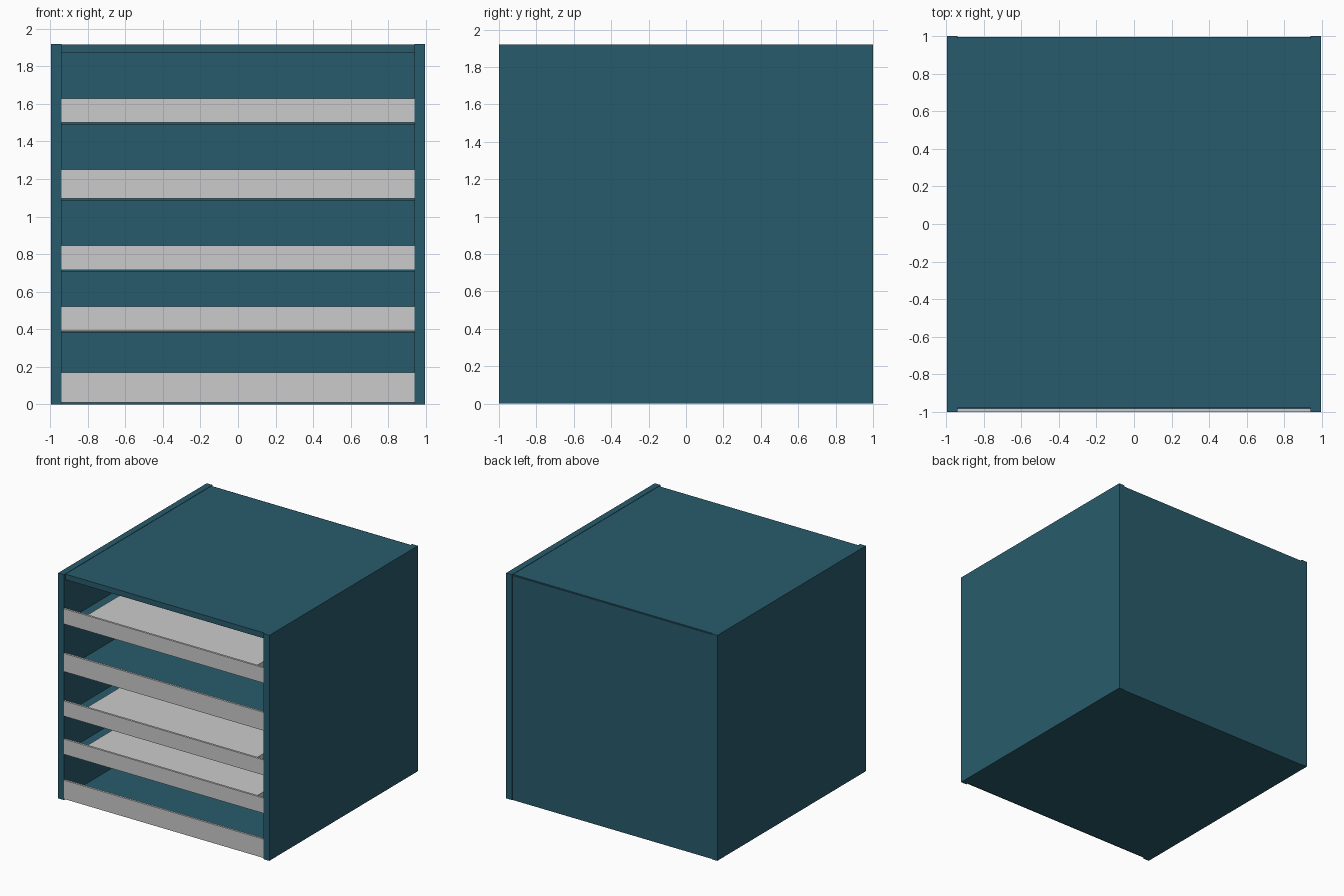
import bpy

if "Cube" in bpy.data.objects:
    bpy.data.objects.remove(bpy.data.objects["Cube"])

teal = bpy.data.materials.new("teal")
teal.diffuse_color = (0.022, 0.105, 0.15, 1)
teal.use_nodes = True
teal.node_tree.nodes["Principled BSDF"].inputs["Base Color"].default_value = teal.diffuse_color


def box(name, x, y, z, mat=None):
    """Axis-aligned box from (min, max) ranges."""
    bpy.ops.mesh.primitive_cube_add(
        size=1, location=[(r[0] + r[1]) / 2 for r in (x, y, z)])
    ob = bpy.context.object
    ob.name = name
    ob.scale = [r[1] - r[0] for r in (x, y, z)]
    bpy.ops.object.transform_apply(location=False, rotation=False, scale=True)
    if mat:
        ob.data.materials.append(mat)
    return ob


W, IN, H = 0.995, 0.94, 1.92

# Cabinet shell
box("left_side", (-W, -IN), (-1, 1), (0, H), teal)
box("right_side", (IN, W), (-1, 1), (0, H), teal)
box("top_panel", (-IN, IN), (-0.98, 0.985), (1.87, H - 0.003), teal)
box("back_panel", (-IN, IN), (0.95, 0.995), (0, H - 0.008), teal)

# Shelves with a grey front lip: bottom, top of lip, has a grey liner
shelves = [
    (0.01, 0.17, False),
    (0.39, 0.52, True),
    (0.715, 0.845, True),
    (1.095, 1.25, False),
    (1.50, 1.63, True),
]
for i, (z0, z1, liner) in enumerate(shelves, 1):
    box(f"shelf_{i}", (-IN, IN), (-0.982, 0.95), (z0 - 0.01, z0 + 0.015), teal)
    box(f"shelf_lip_{i}", (-IN, IN), (-1, -0.982), (z0, z1))
    # Raised grey liner resting on the shelf
    if liner:
        box(f"shelf_liner_{i}", (-0.80, 0.80), (-0.95, 0.85), (z0 + 0.015, z0 + 0.07))
